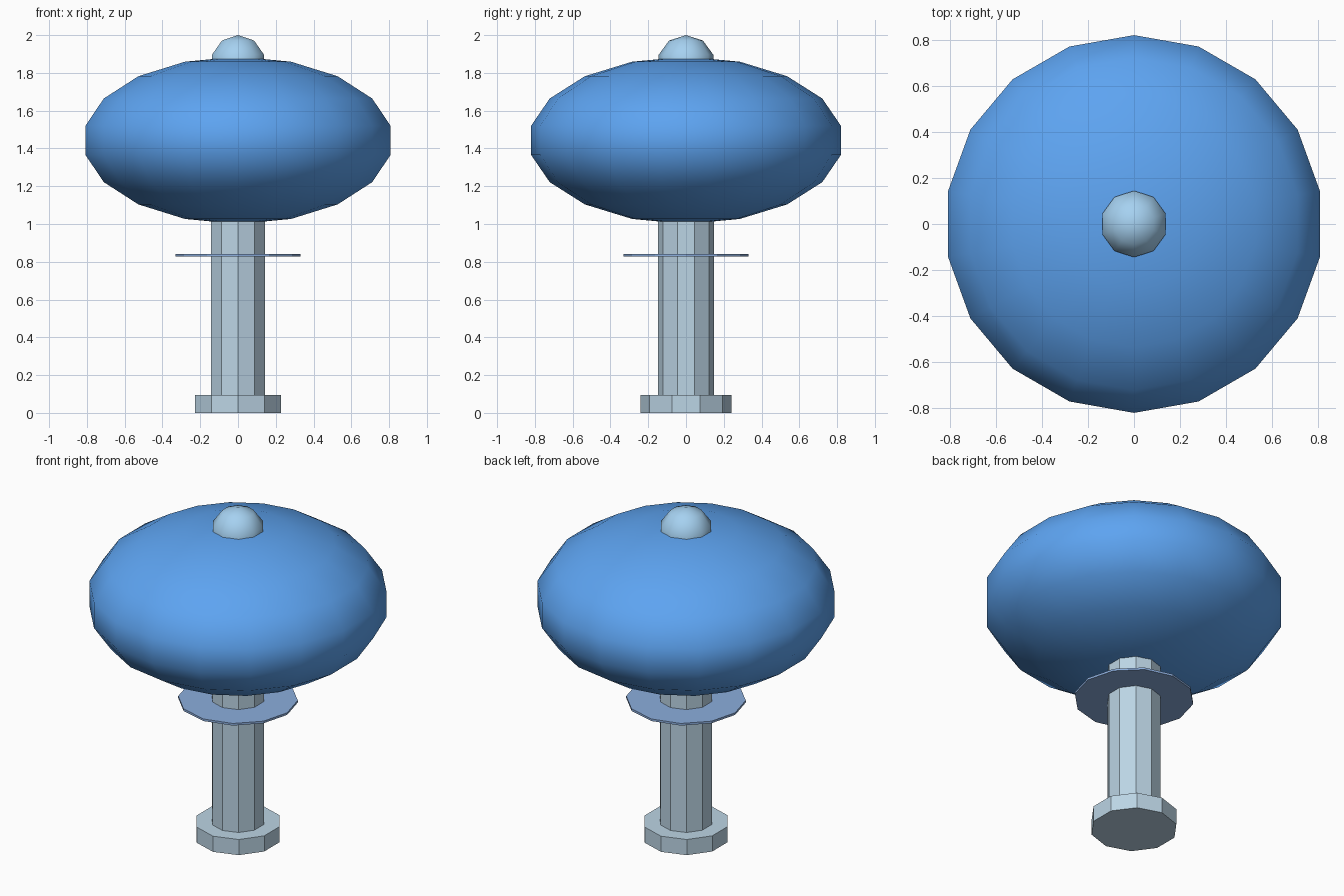
import bpy

if "Cube" in bpy.data.objects:
    bpy.data.objects.remove(bpy.data.objects["Cube"])


def finish(name, color, smooth=False):
    obj = bpy.context.object
    obj.name = name
    mat = bpy.data.materials.new(name + "_colour")
    mat.diffuse_color = (*color, 1)
    mat.use_nodes = True
    mat.node_tree.nodes["Principled BSDF"].inputs["Base Color"].default_value = mat.diffuse_color
    obj.data.materials.append(mat)
    bpy.ops.object.transform_apply(location=False, rotation=False, scale=True)
    if smooth:
        bpy.ops.object.shade_smooth()
    return obj


def prism(name, sides, radius, z0, z1, color):
    bpy.ops.mesh.primitive_cylinder_add(vertices=sides, radius=radius, depth=z1 - z0,
                                        location=(0, 0, (z0 + z1) / 2))
    return finish(name, color)


def ball(name, segments, radius, half_height, z, color):
    bpy.ops.mesh.primitive_uv_sphere_add(segments=segments, ring_count=segments // 2,
                                         radius=1, location=(0, 0, z))
    bpy.context.object.scale = (radius, radius, half_height)
    return finish(name, color, smooth=True)


PALE = (0.50, 0.66, 0.78)

# Foot, stem and thin collar, all flat shaded
prism("foot", 10, 0.24, 0.0, 0.095, PALE)
prism("stem", 10, 0.149, 0.08, 1.08, PALE)
prism("collar_ring", 12, 0.33, 0.828, 0.841, (0.26, 0.42, 0.72))

# Squashed canopy with a small ball on top
ball("canopy", 18, 0.833, 0.443, 1.443, (0.11, 0.37, 0.88))
ball("top_knob", 10, 0.152, 0.15, 1.85, (0.38, 0.64, 0.88))
